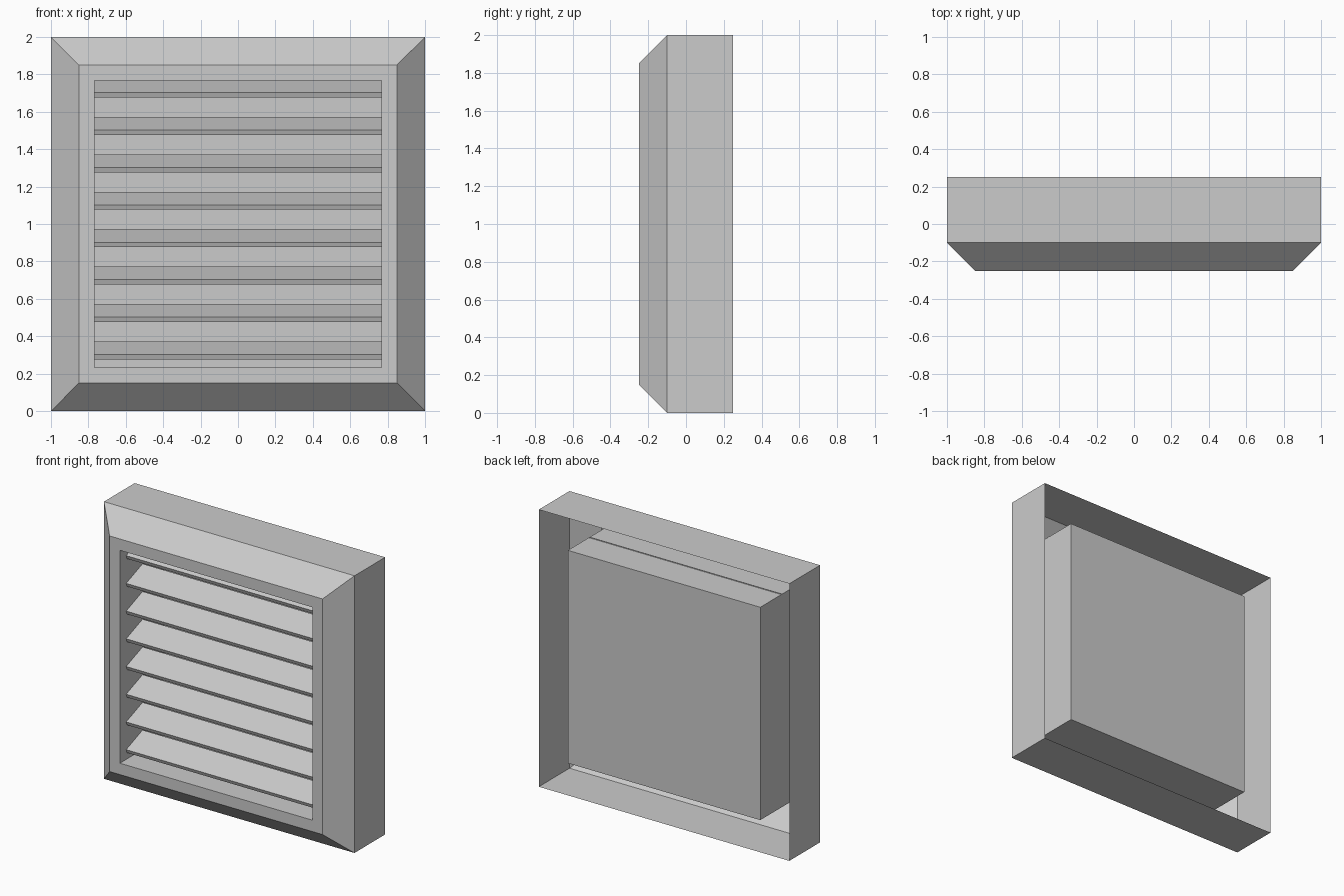
import bpy, bmesh
from math import radians, cos, sin

if "Cube" in bpy.data.objects:
    bpy.data.objects.remove(bpy.data.objects["Cube"])

MID = 1.0        # height of the vent centre
OPEN = 0.768     # half size of the opening


def square_sweep(name, profile, cap_end=False):
    """Join square rings given as (half size, y) into a thin sheet."""
    bm = bmesh.new()
    rings = [[bm.verts.new((sx * h, y, MID + sz * h))
              for sx, sz in ((-1, -1), (1, -1), (1, 1), (-1, 1))]
             for h, y in profile]
    for a, b in zip(rings, rings[1:]):
        for i in range(4):
            j = (i + 1) % 4
            bm.faces.new((a[i], b[i], b[j], a[j]))
    if cap_end:
        bm.faces.new(rings[-1])
    mesh = bpy.data.meshes.new(name)
    bm.to_mesh(mesh)
    bm.free()
    obj = bpy.data.objects.new(name, mesh)
    bpy.context.collection.objects.link(obj)
    return obj


# Outer casing: side walls, sloped front border and flat front rim
square_sweep("frame", [(1, 0.25), (1, -0.1), (0.85, -0.25), (OPEN, -0.25)])

# Inner box behind the opening, closed at the back
square_sweep("inner_box", [(OPEN, -0.25), (OPEN, 0.25)], cap_end=True)

# Tilted louvre slats, front edge low
TILT, DEPTH, THICK = radians(20.5), 0.2, 0.0275
for i in range(8):
    bpy.ops.mesh.primitive_cube_add(size=1, location=(0, -0.08, 0.3245 + 0.2 * i),
                                    rotation=(TILT, 0, 0))
    slat = bpy.context.object
    slat.name = f"louvre_slat_{i + 1}"
    slat.scale = (2 * OPEN, DEPTH, THICK)
